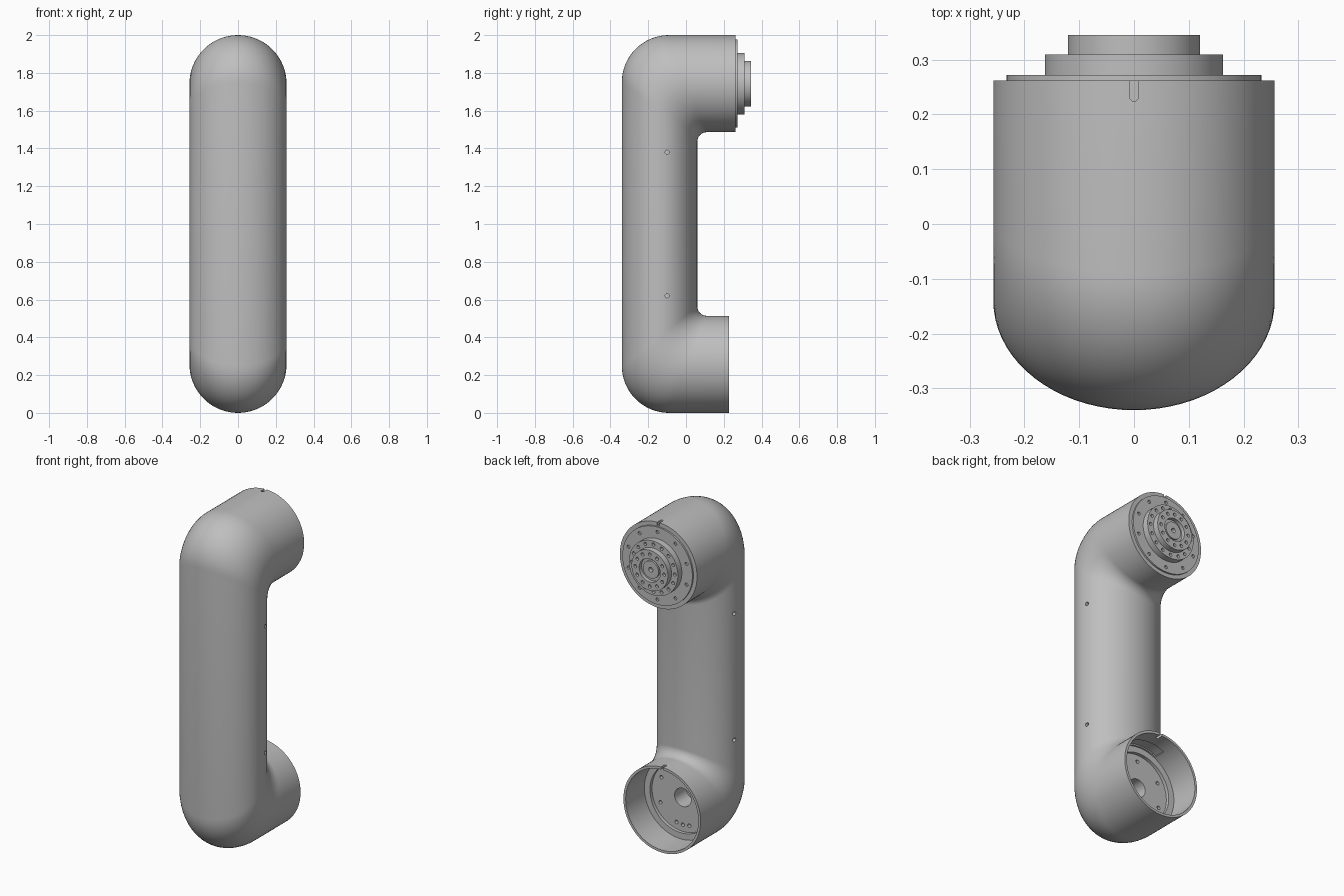
import bpy, bmesh
from math import sin, cos, pi, radians
from mathutils import Vector

cube = bpy.data.objects.get("Cube")
if cube:
    bpy.data.objects.remove(cube, do_unlink=True)

R = 0.257                  # radius of both joint housings
LOW, HIGH = R, 2 - R       # heights of the joint axes

grey = bpy.data.materials.new("plain grey")
grey.use_nodes = True
colour = (0.52, 0.52, 0.52, 1)
grey.diffuse_color = colour
grey.node_tree.nodes["Principled BSDF"].inputs["Base Color"].default_value = colour


def loft(bm, rings):
    """Skin a list of equal rings and cap both ends."""
    loops = [[bm.verts.new(p) for p in ring] for ring in rings]
    n = len(loops[0])
    for a, b in zip(loops, loops[1:]):
        for i in range(n):
            bm.faces.new((a[i], a[(i + 1) % n], b[(i + 1) % n], b[i]))
    bm.faces.new(loops[0][::-1])
    bm.faces.new(loops[-1])


def lathe(bm, profile, x, z, n=64):
    """Turn (radius, y) points about an axis parallel to y."""
    loft(bm, [[Vector((x + r * cos(2 * pi * i / n), y, z + r * sin(2 * pi * i / n)))
               for i in range(n)] for r, y in profile])


def finish(name, bm):
    bmesh.ops.recalc_face_normals(bm, faces=bm.faces)
    mesh = bpy.data.meshes.new(name)
    bm.to_mesh(mesh)
    bm.free()
    mesh.materials.append(grey)
    obj = bpy.data.objects.new(name, mesh)
    bpy.context.collection.objects.link(obj)
    return obj


def activate(obj):
    bpy.ops.object.select_all(action='DESELECT')
    obj.select_set(True)
    bpy.context.view_layer.objects.active = obj


def cut(obj, bm):
    """Subtract the cutter mesh, then discard it."""
    cutter = finish("cutter", bm)
    cutter.hide_render = True
    mod = obj.modifiers.new("cut", 'BOOLEAN')
    mod.operation, mod.solver, mod.object = 'DIFFERENCE', 'EXACT', cutter
    activate(obj)
    bpy.ops.object.modifier_apply(modifier=mod.name)
    bpy.data.objects.remove(cutter, do_unlink=True)


def smooth(obj):
    activate(obj)
    bpy.ops.object.shade_smooth_by_angle(angle=radians(32))


def bolt_circle(bm, z, radius, angles, hole, y0, y1):
    for a in map(radians, angles):
        lathe(bm, [(hole, y0), (hole, y1)], radius * cos(a), z + radius * sin(a), 12)


def even(count, start=0):
    return [start + 360 * i / count for i in range(count)]


# Arm body: elliptical sections between the outer and inner side curves
def section(outer, inner, n=72):
    o, i = Vector((0, *outer)), Vector((0, *inner))
    mid, half = (o + i) / 2, (o - i) / 2
    return [mid + half * cos(2 * pi * k / n) + Vector((R * sin(2 * pi * k / n), 0, 0))
            for k in range(n)]


def elbow(steps=16):
    """Outer and inner points of the lower bend, from housing to column."""
    for k in range(steps + 1):
        a = pi / 2 * k / steps
        yield ((-0.09 - 0.25 * sin(a), 0.25 - 0.25 * cos(a)),
               (0.11 - 0.05 * sin(a), 2 * R + 0.05 - 0.05 * cos(a)))


def flip(p):
    return (p[0], 2 - p[1])


bends = list(elbow())
rings = [section((0.228, 0), (0.228, 2 * R))]
rings += [section(o, i) for o, i in bends]
rings += [section(flip(o), flip(i)) for o, i in reversed(bends)]
rings.append(section((0.262, 2), (0.262, 2 - 2 * R)))
bm = bmesh.new()
loft(bm, rings)
arm = finish("arm_body", bm)

# Lower socket: stepped bore with a cable hole in its floor
bm = bmesh.new()
lathe(bm, [(0.055, -0.08), (0.055, 0.03), (0.205, 0.03), (0.205, 0.05),
           (0.242, 0.05), (0.242, 0.3)], 0, LOW)
cut(arm, bm)

# Curved pocket in the upper wall of the socket
arc = [(r, radians(a)) for r, span in ((0.25, range(65, 116, 5)), (0.215, range(115, 64, -5)))
       for a in span]
bm = bmesh.new()
loft(bm, [[Vector((r * cos(a), y, LOW + r * sin(a))) for r, a in arc] for y in (0.06, 0.13)])
cut(arm, bm)

# Floor bolt holes, side screw holes and rim notches
bm = bmesh.new()
side = [30, -25, -75]
bolt_circle(bm, LOW, 0.165, side + [180 - a for a in side] + [90, -90], 0.011, 0.0, 0.04)
for z in (0.62, 1.38):
    for s in (-1, 1):
        loft(bm, [[Vector((s * x, -0.1 + 0.011 * cos(a), z + 0.011 * sin(a)))
                   for a in map(radians, even(12))] for x in (0.22, 0.28)])
for rim, low, high in ((0.262, 1.98, 2.02), (0.228, 0.49, 0.53)):
    curve = [(0.008 * cos(a), rim - 0.03 - 0.008 * sin(a)) for a in map(radians, range(0, 181, 30))]
    outline = curve + [(-0.008, rim + 0.02), (0.008, rim + 0.02)]
    loft(bm, [[Vector((x, y, z)) for x, y in outline] for z in (low, high)])
cut(arm, bm)
smooth(arm)

# Upper joint: flange, stepped disc and hub, each with its ring of holes
parts = {
    "joint_flange": ([(0.233, 0.25), (0.233, 0.272)], 0.203, even(10, 18), 0.010),
    "joint_disc": ([(0.163, 0.268), (0.163, 0.31)], 0.142, even(16), 0.010),
    "joint_hub": ([(0.121, 0.30), (0.121, 0.345), (0.07, 0.345), (0.07, 0.322),
                   (0.052, 0.322), (0.052, 0.335)], 0.096, even(12), 0.010),
}
for name, (profile, radius, angles, hole) in parts.items():
    bm = bmesh.new()
    lathe(bm, profile, 0, HIGH)
    part = finish(name, bm)
    face = profile[1][1]
    bm = bmesh.new()
    bolt_circle(bm, HIGH, radius, angles, hole, face - 0.015, face + 0.02)
    if name == "joint_hub":
        lathe(bm, [(0.014, 0.312), (0.014, 0.36)], 0, HIGH, 16)
    cut(part, bm)
    smooth(part)
